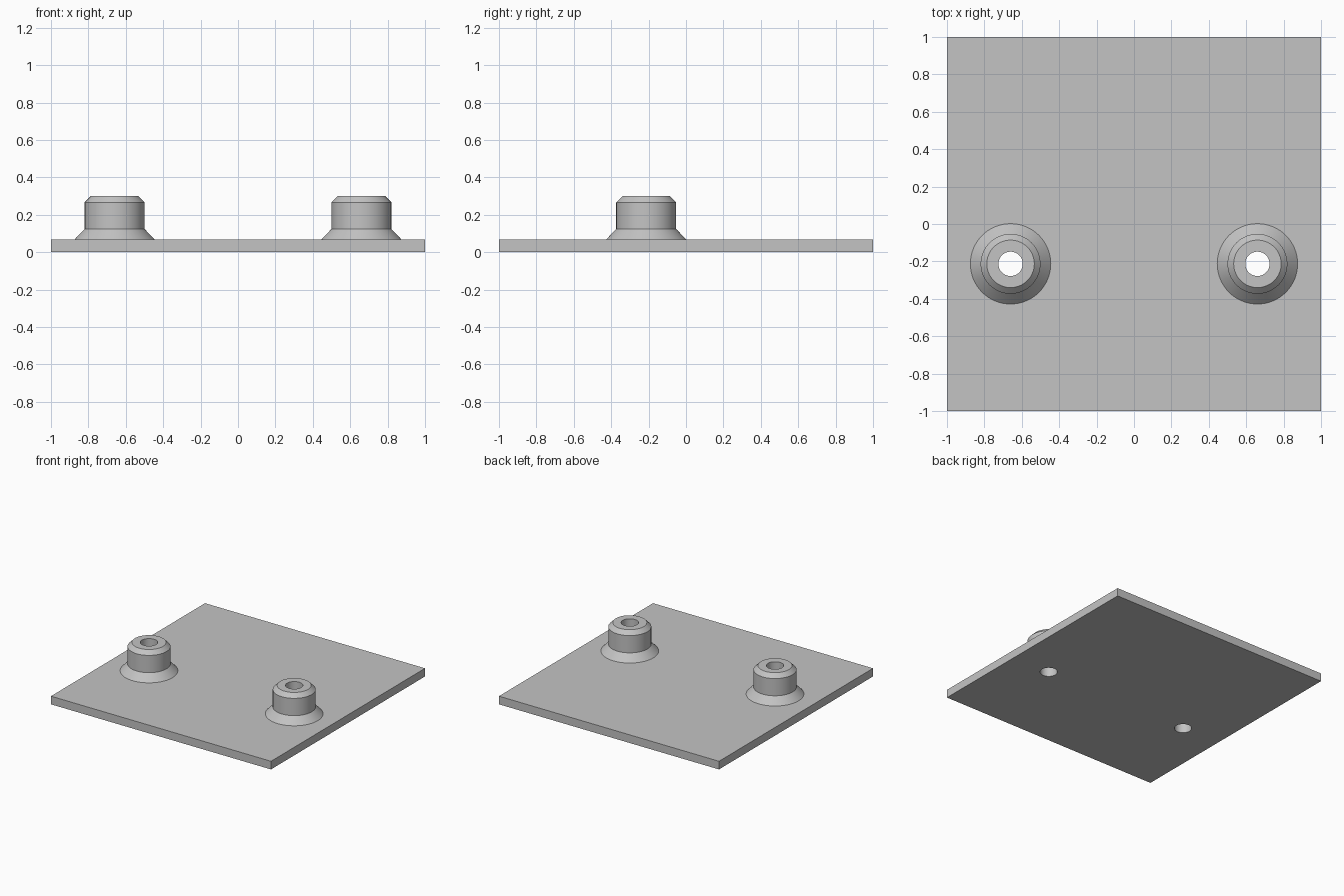
import bpy
import bmesh
from math import cos, sin, tau, radians

cube = bpy.data.objects.get("Cube")
if cube:
    bpy.data.objects.remove(cube, do_unlink=True)

THICK = 0.067
HOLE = 0.065
SEGMENTS = 64
CENTRES = {"left": (0.66, -0.213), "right": (-0.66, -0.213)}

grey = bpy.data.materials.new("plain grey")
grey.use_nodes = True
colour = (0.55, 0.55, 0.55, 1)
grey.diffuse_color = colour
grey.node_tree.nodes["Principled BSDF"].inputs["Base Color"].default_value = colour


def circle(radius, x=0, y=0):
    steps = [tau * i / SEGMENTS for i in range(SEGMENTS)]
    return [(x + radius * cos(a), y + radius * sin(a)) for a in steps]


def finish(bm, name):
    bmesh.ops.recalc_face_normals(bm, faces=bm.faces)
    mesh = bpy.data.meshes.new(name)
    bm.to_mesh(mesh)
    bm.free()
    mesh.materials.append(grey)
    obj = bpy.data.objects.new(name, mesh)
    bpy.context.collection.objects.link(obj)
    bpy.ops.object.select_all(action="DESELECT")
    obj.select_set(True)
    bpy.context.view_layer.objects.active = obj
    bpy.ops.object.shade_smooth_by_angle(angle=radians(25))
    return obj


# Square base plate with two through holes
bm = bmesh.new()
outlines = [[(-1, -1), (1, -1), (1, 1), (-1, 1)]]
outlines += [circle(HOLE, x, y) for x, y in CENTRES.values()]
for outline in outlines:
    verts = [bm.verts.new((x, y, 0)) for x, y in outline]
    for i, v in enumerate(verts):
        bm.edges.new((verts[i - 1], v))
bmesh.ops.triangle_fill(bm, edges=bm.edges[:], use_beauty=True, normal=(0, 0, 1))
raised = bmesh.ops.extrude_face_region(bm, geom=bm.faces[:], use_keep_orig=True)
top = [g for g in raised["geom"] if isinstance(g, bmesh.types.BMVert)]
bmesh.ops.translate(bm, verts=top, vec=(0, 0, THICK))
finish(bm, "base_plate")

# Hollow bosses: flared foot, straight body, chamfered rim, bore
PROFILE = [(0.215, THICK), (0.16, 0.125), (0.16, 0.267), (0.127, 0.3),
           (HOLE, 0.3), (HOLE, THICK)]
for side, (cx, cy) in CENTRES.items():
    bm = bmesh.new()
    rings = [[bm.verts.new((x, y, z)) for x, y in circle(r)] for r, z in PROFILE]
    for low, high in zip(rings, rings[1:]):
        for i in range(SEGMENTS):
            bm.faces.new((low[i - 1], low[i], high[i], high[i - 1]))
    boss = finish(bm, side + "_boss")
    boss.location = (cx, cy, 0)
